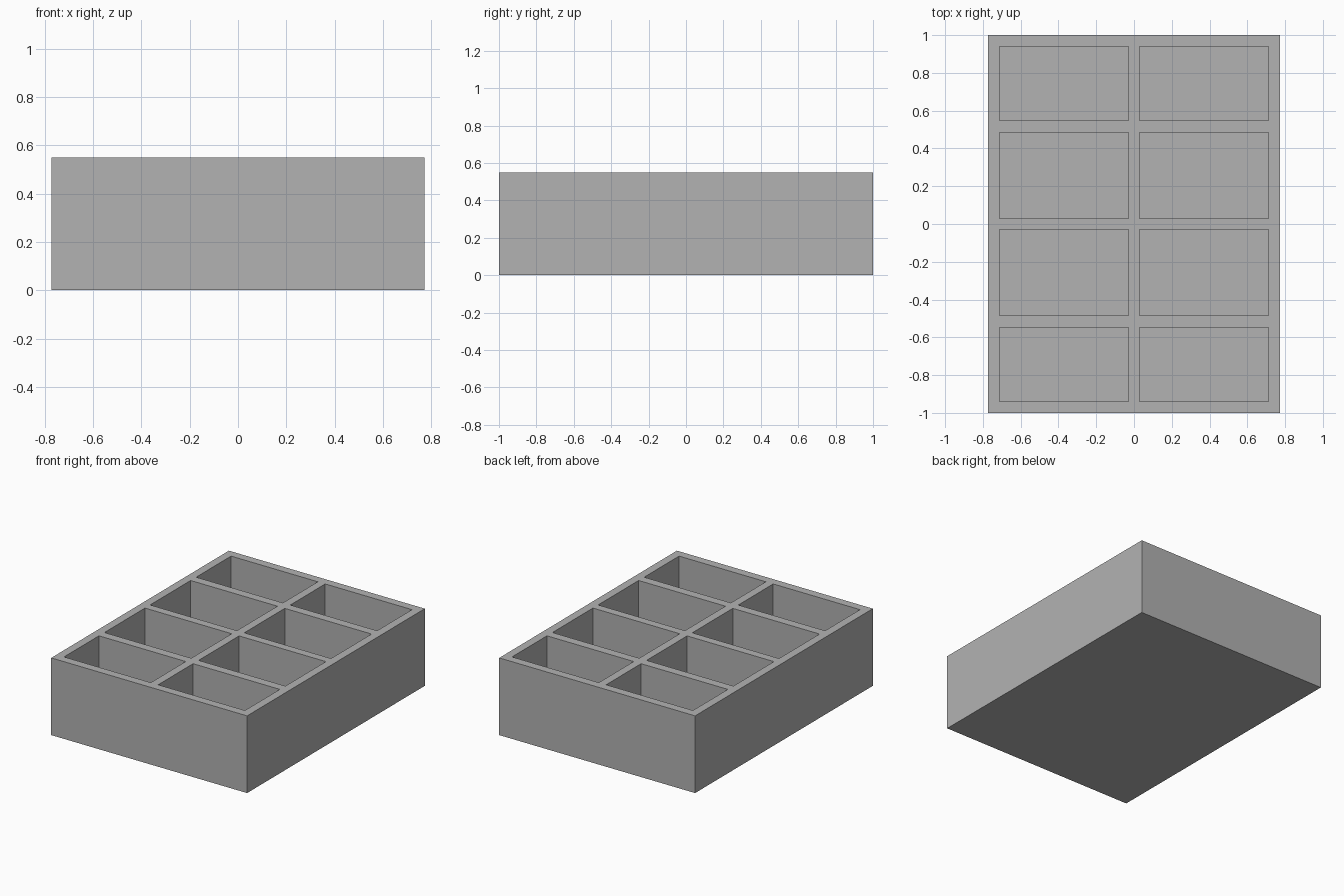
import bpy
import bmesh

cube = bpy.data.objects.get("Cube")
if cube:
    bpy.data.objects.remove(cube, do_unlink=True)

HEIGHT = 0.55
FLOOR = 0.06


def mirrored(values):
    """Wall lines on both sides of the centre, in ascending order."""
    return [-v for v in reversed(values)] + values


# Wall lines across the width and along the length
xs = mirrored([0.029, 0.713, 0.772])
ys = mirrored([0.029, 0.485, 0.547, 0.94, 1.0])

grey = bpy.data.materials.new("plain grey")
grey.use_nodes = True
colour = (0.448, 0.448, 0.448, 1)
grey.diffuse_color = colour
grey.node_tree.nodes["Principled BSDF"].inputs["Base Color"].default_value = colour

bm = bmesh.new()


def quad(*corners):
    bm.faces.new([bm.verts.new(c) for c in corners])


def walls(x0, x1, y0, y1, z0, z1):
    ring = [(x0, y0), (x1, y0), (x1, y1), (x0, y1)]
    for (ax, ay), (bx, by) in zip(ring, ring[1:] + ring[:1]):
        quad((ax, ay, z0), (bx, by, z0), (bx, by, z1), (ax, ay, z1))


def level(x0, x1, y0, y1, z):
    quad((x0, y0, z), (x1, y0, z), (x1, y1, z), (x0, y1, z))


# Rim, dividers and open compartments: every odd cell both ways is a compartment
for i, (x0, x1) in enumerate(zip(xs, xs[1:])):
    for j, (y0, y1) in enumerate(zip(ys, ys[1:])):
        if i % 2 and j % 2:
            level(x0, x1, y0, y1, FLOOR)
            walls(x0, x1, y0, y1, FLOOR, HEIGHT)
        else:
            level(x0, x1, y0, y1, HEIGHT)

# Outer sides and underside
for a, b in zip(xs, xs[1:]):
    for y in (ys[0], ys[-1]):
        quad((a, y, 0), (b, y, 0), (b, y, HEIGHT), (a, y, HEIGHT))
for a, b in zip(ys, ys[1:]):
    for x in (xs[0], xs[-1]):
        quad((x, a, 0), (x, b, 0), (x, b, HEIGHT), (x, a, HEIGHT))
for x0, x1 in zip(xs, xs[1:]):
    for y0, y1 in zip(ys, ys[1:]):
        level(x0, x1, y0, y1, 0)

# Weld into one closed solid
bmesh.ops.remove_doubles(bm, verts=bm.verts[:], dist=0.0005)
bmesh.ops.recalc_face_normals(bm, faces=bm.faces[:])
mesh = bpy.data.meshes.new("compartment_tray")
bm.to_mesh(mesh)
bm.free()
mesh.materials.append(grey)
tray = bpy.data.objects.new("compartment_tray", mesh)
bpy.context.collection.objects.link(tray)
